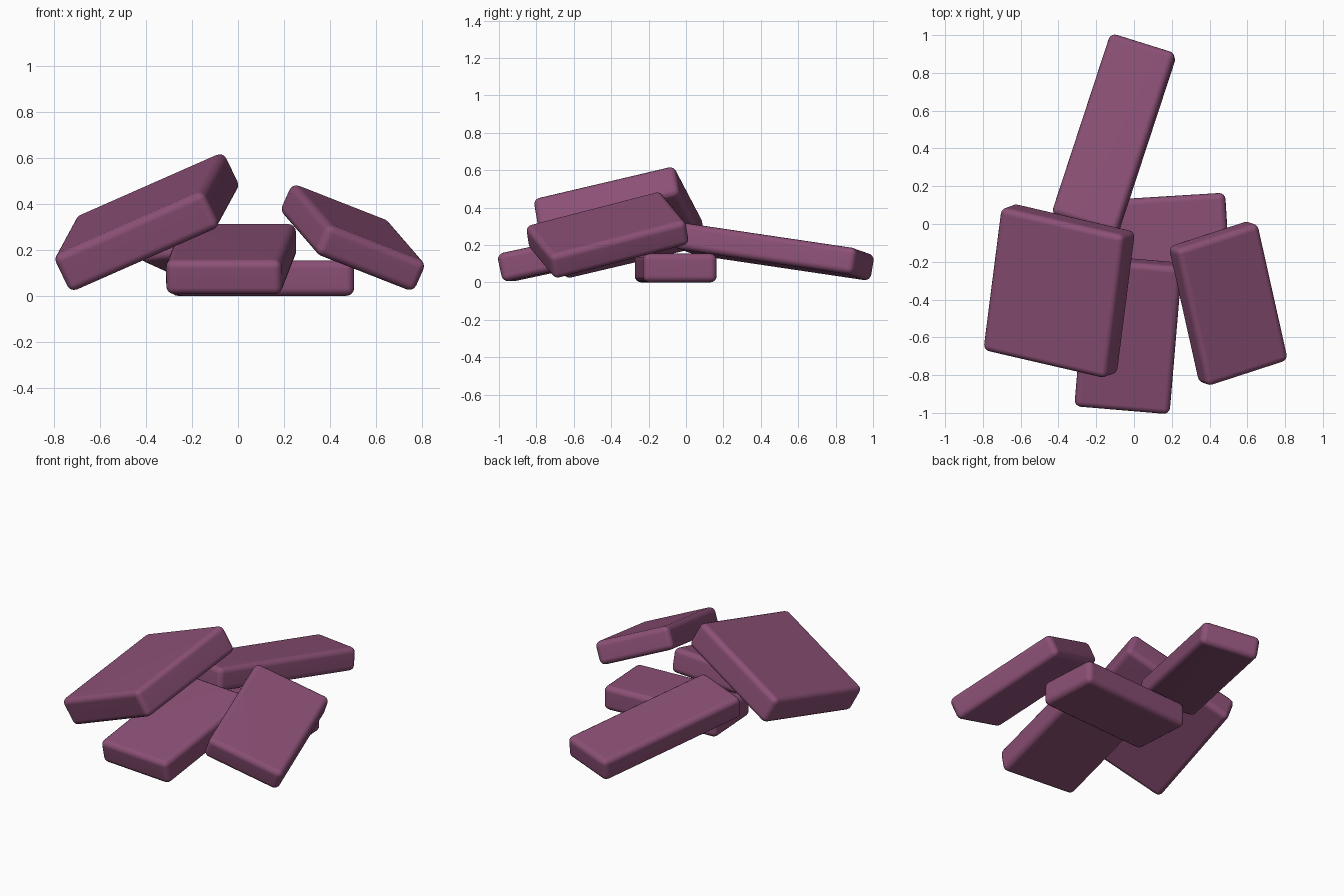
import bpy, bmesh
from mathutils import Vector, Matrix

if "Cube" in bpy.data.objects:
    bpy.data.objects.remove(bpy.data.objects["Cube"])

mat = bpy.data.materials.new("mauve_stone")
mat.diffuse_color = (0.26, 0.08, 0.18, 1)
mat.use_nodes = True
mat.node_tree.nodes["Principled BSDF"].inputs["Base Color"].default_value = mat.diffuse_color


def slab(name, center, length, width, thick, grow=0.014, round_=0.034):
    """Rounded slab from its centre, its two edge vectors and its thickness."""
    u, v = Vector(length), Vector(width)
    lu, lv = u.length, v.length
    ax = u.normalized()
    ay = (v - ax * v.dot(ax)).normalized()
    az = ax.cross(ay)
    if az.z < 0:
        ay, az = -ay, -az
    rot = Matrix((ax, ay, az)).transposed().to_4x4()
    bm = bmesh.new()
    bmesh.ops.create_cube(bm, size=1)
    bmesh.ops.scale(bm, vec=(lu + grow, lv + grow, thick + grow), verts=bm.verts)
    bmesh.ops.bevel(bm, geom=bm.edges[:], offset=round_, segments=4,
                    profile=0.5, affect='EDGES')
    me = bpy.data.meshes.new(name)
    bm.to_mesh(me)
    bm.free()
    me.materials.append(mat)
    ob = bpy.data.objects.new(name, me)
    bpy.context.collection.objects.link(ob)
    ob.matrix_world = Matrix.Translation(center) @ rot
    for p in me.polygons:
        p.use_smooth = True
    # crisp shading on the large flat faces
    mod = ob.modifiers.new("normals", 'WEIGHTED_NORMAL')
    mod.keep_sharp = True
    return ob


# flat slab at the bottom of the pile
slab("base_slab", (0.105, -0.055, 0.077), (0.765, 0.047, 0), (-0.023, 0.38, 0), 0.14)
# slab in front, leaning on the base
slab("front_slab", (-0.03, -0.585, 0.16), (0.065, 0.77, 0.165), (0.49, -0.04, 0), 0.14)
# large slab on the left
slab("left_slab", (-0.396, -0.354, 0.32), (0.095, 0.745, 0.175), (0.635, -0.175, 0.275), 0.165)
# slab on the right
slab("right_slab", (0.499, -0.42, 0.253), (-0.16, 0.715, 0.185), (0.42, 0.135, -0.165), 0.13)
# long plank at the back
slab("back_plank", (-0.106, 0.472, 0.165), (0.31, 0.945, -0.14), (0.335, -0.095, 0.035), 0.13)
